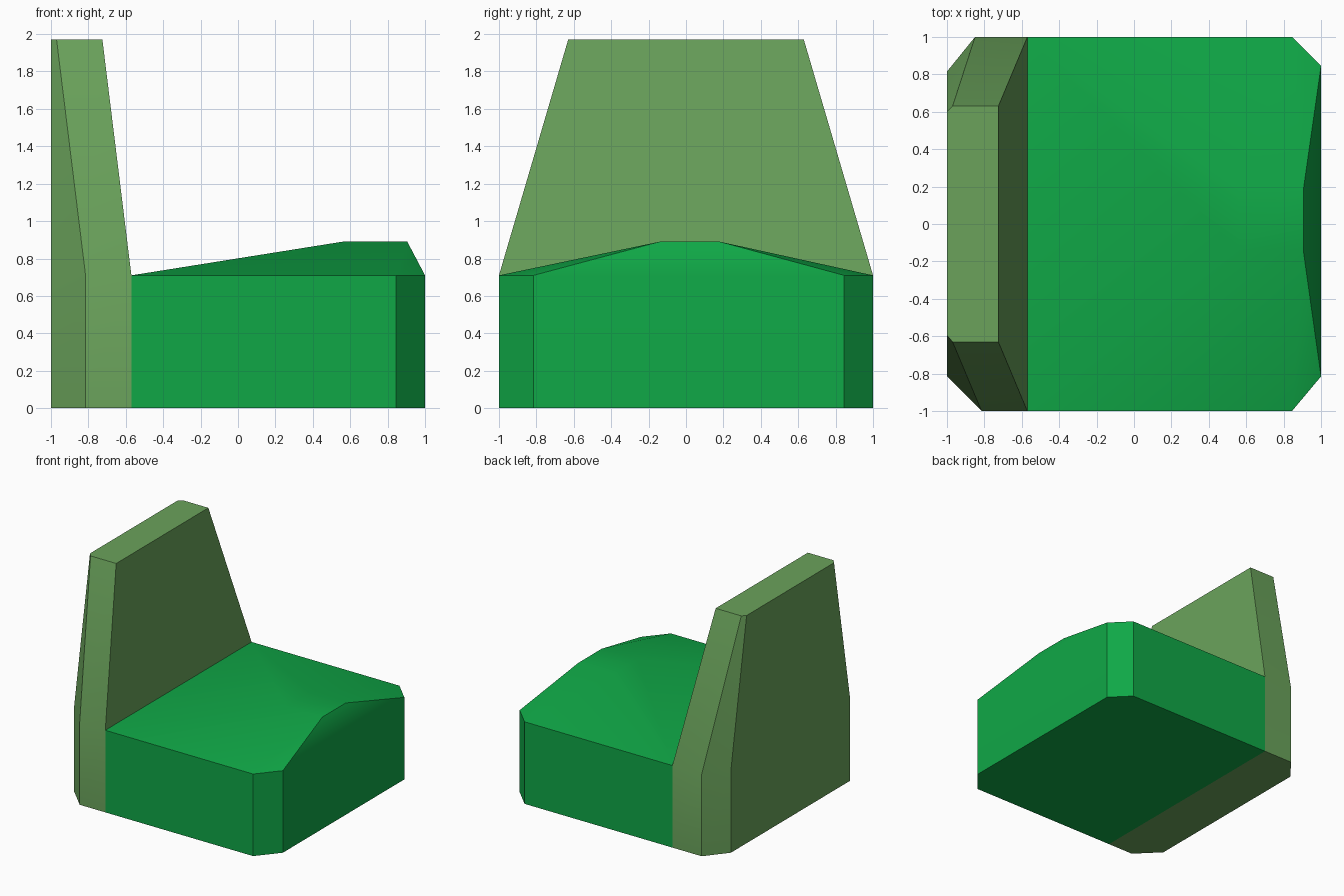
import bpy
import bmesh
import math

cube = bpy.data.objects.get("Cube")
if cube:
    bpy.data.objects.remove(cube, do_unlink=True)


def make_material(name, rgb):
    mat = bpy.data.materials.new(name)
    mat.use_nodes = True
    colour = (*rgb, 1.0)
    mat.diffuse_color = colour
    bsdf = next(n for n in mat.node_tree.nodes if n.type == 'BSDF_PRINCIPLED')
    bsdf.inputs["Base Color"].default_value = colour
    bsdf.inputs["Roughness"].default_value = 0.8
    return mat


def ring(bm, outline, z):
    return [bm.verts.new((x, y, z)) for x, y in outline]


def bridge(bm, low, high, closed=False):
    """Join two matching rows of points with quads."""
    n = len(low)
    for i in range(n if closed else n - 1):
        j = (i + 1) % n
        bm.faces.new((low[i], low[j], high[j], high[i]))


def finish(bm, name, mat):
    bm.normal_update()
    mesh = bpy.data.meshes.new(name)
    bm.to_mesh(mesh)
    bm.free()
    mesh.materials.append(mat)
    obj = bpy.data.objects.new(name, mesh)
    bpy.context.collection.objects.link(obj)
    bpy.ops.object.select_all(action='DESELECT')
    obj.select_set(True)
    bpy.context.view_layer.objects.active = obj
    bpy.ops.object.shade_smooth_by_angle(angle=math.radians(30))
    return obj


BRIGHT_GREEN = make_material("bright green", (0.005, 0.39, 0.062))
OLIVE_GREEN = make_material("olive green", (0.145, 0.365, 0.105))

JOIN_X = -0.57   # where the seat meets the backrest
SEAT_Z = 0.71
CROWN_Z = 0.89
TOP_Z = 1.97

# Seat: a block with cut corners, open where it meets the backrest
seat_outline = [(JOIN_X, -1), (0.845, -1), (1, -0.815),
                (1, 0.845), (0.845, 1), (JOIN_X, 1)]
crown_outline = [(0.56, -0.14), (0.905, -0.14), (0.905, 0.18), (0.56, 0.18)]

bm = bmesh.new()
floor = ring(bm, seat_outline, 0)
rim = ring(bm, seat_outline, SEAT_Z)
crown = ring(bm, crown_outline, CROWN_Z)
bm.faces.new(floor[::-1])
bridge(bm, floor, rim)

# Seat crown: slopes rising from the rim to a small flat top
bm.faces.new(crown)
bm.faces.new((rim[0], rim[1], crown[1], crown[0]))
bm.faces.new((rim[1], rim[2], crown[1]))
bm.faces.new((rim[2], rim[3], crown[2], crown[1]))
bm.faces.new((rim[3], rim[4], crown[2]))
bm.faces.new((rim[4], rim[5], crown[3], crown[2]))
bm.faces.new((rim[5], rim[0], crown[0], crown[3]))
finish(bm, "seat", BRIGHT_GREEN)

# Backrest: straight up to seat height, then tapering to a narrow top
base_outline = [(JOIN_X, 1), (-0.85, 1), (-1, 0.815),
                (-1, -0.815), (-0.815, -1), (JOIN_X, -1)]
top_outline = [(-0.725, 0.63), (-0.97, 0.63), (-1, 0.60),
               (-1, -0.595), (-0.97, -0.63), (-0.725, -0.63)]

bm = bmesh.new()
floor = ring(bm, base_outline, 0)
waist = ring(bm, base_outline, SEAT_Z)
top = ring(bm, top_outline, TOP_Z)
bm.faces.new(floor[::-1])
bridge(bm, floor, waist)
bridge(bm, waist, top, closed=True)
bm.faces.new(top)
finish(bm, "backrest", OLIVE_GREEN)
